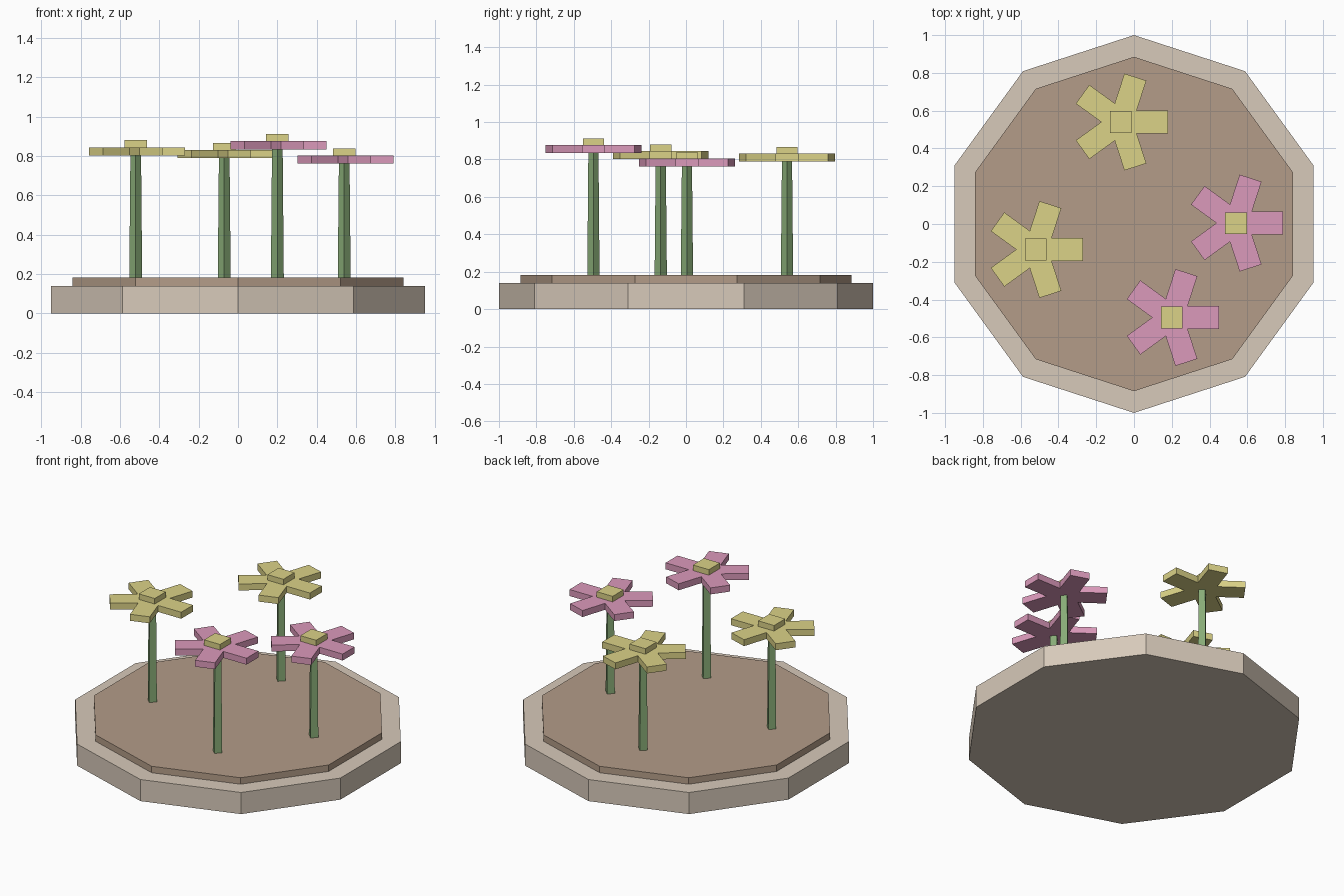
import bpy, bmesh
from math import cos, sin, pi, radians

if "Cube" in bpy.data.objects:
    bpy.data.objects.remove(bpy.data.objects["Cube"])


def material(name, rgb):
    m = bpy.data.materials.new(name)
    m.diffuse_color = (*[(c / 255) ** 2.2 for c in rgb], 1)
    m.use_nodes = True
    m.node_tree.nodes["Principled BSDF"].inputs["Base Color"].default_value = m.diffuse_color
    return m


STONE = material("stone", (214, 200, 184))
SOIL = material("soil", (178, 155, 135))
GREEN = material("green", (135, 170, 118))
YELLOW = material("yellow", (218, 209, 134))
PINK = material("pink", (218, 152, 185))


def prism(name, outline, z0, z1, mat, at=(0, 0), taper=1.0):
    """Closed flat-faced prism from an outline, optionally narrower on top."""
    bm = bmesh.new()
    low = [bm.verts.new((x, y, z0)) for x, y in outline]
    high = [bm.verts.new((x * taper, y * taper, z1)) for x, y in outline]
    bm.faces.new(low[::-1])
    bm.faces.new(high)
    n = len(outline)
    for i in range(n):
        j = (i + 1) % n
        bm.faces.new((low[i], low[j], high[j], high[i]))
    mesh = bpy.data.meshes.new(name)
    bm.to_mesh(mesh)
    bm.free()
    mesh.materials.append(mat)
    ob = bpy.data.objects.new(name, mesh)
    ob.location = (at[0], at[1], 0)
    bpy.context.collection.objects.link(ob)
    return ob


def ring(n, r, start=0.0):
    return [(r * cos(start + 2 * pi * i / n), r * sin(start + 2 * pi * i / n))
            for i in range(n)]


def petal_outline(length, half):
    """Five rectangular petals joined into one star outline."""
    pts = []
    notch = half / sin(pi / 5)
    for i in range(5):
        a = radians(72 * i)
        c, s = cos(a), sin(a)
        pts.append((notch * cos(a - pi / 5), notch * sin(a - pi / 5)))
        for y in (-half, half):
            pts.append((length * c - y * s, length * s + y * c))
    return pts


# Planter bed
prism("planter_rim", ring(10, 1.0, pi / 2), 0, 0.14, STONE)
prism("soil", ring(10, 0.885, pi / 2), 0.13, 0.182, SOIL)

# Flowers: x, y, petal underside height, petal colour
flowers = [(-0.52, -0.135, 0.803, YELLOW), (-0.07, 0.54, 0.79, YELLOW),
           (0.20, -0.495, 0.835, PINK), (0.54, 0.005, 0.762, PINK)]
for k, (x, y, z, mat) in enumerate(flowers, 1):
    prism(f"stem_{k}", ring(4, 0.033), 0.16, z + 0.01, GREEN, (x, y), 0.82)
    prism(f"petals_{k}", petal_outline(0.25, 0.061), z, z + 0.042, mat, (x, y))
    prism(f"flower_centre_{k}", ring(4, 0.057 * 2 ** 0.5, pi / 4),
          z + 0.03, z + 0.078, YELLOW, (x, y))
